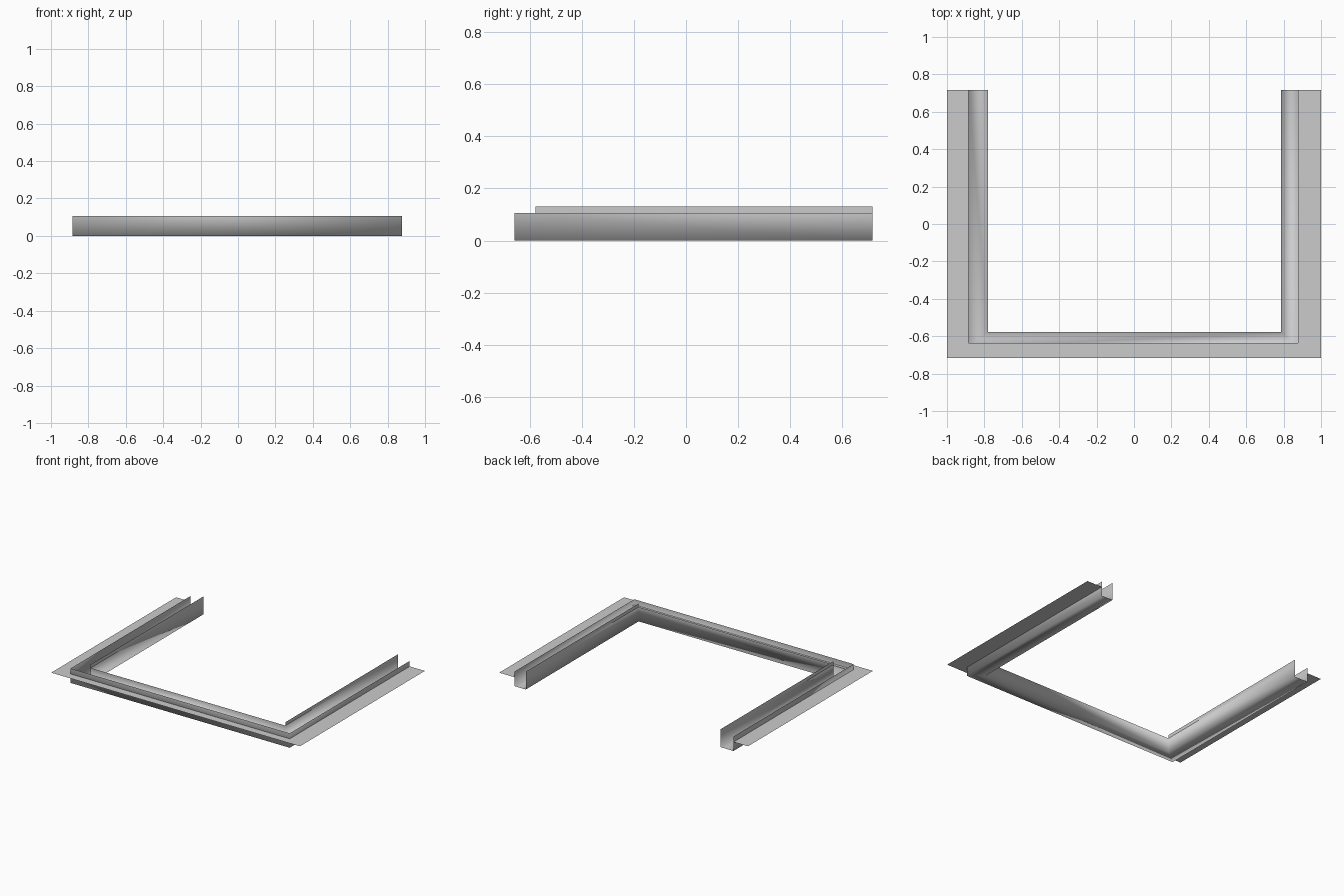
import bpy

if "Cube" in bpy.data.objects:
    bpy.data.objects.remove(bpy.data.objects["Cube"])

BACK = 0.717           # open rear ends of the U
FLANGE_Z = 0.065       # height of the flat mounting flange
OUTER_TOP, INNER_TOP = 0.105, 0.13


def u_path(left, right, front, z):
    """U-shaped polyline, open toward the back."""
    return [(left, BACK, z), (left, front, z), (right, front, z), (right, BACK, z)]


def sheet(name, rows, smooth=False):
    """Thin open sheet lofted between polylines of equal length."""
    n = len(rows[0])
    verts = [p for row in rows for p in row]
    faces = [(r * n + i, r * n + i + 1, (r + 1) * n + i + 1, (r + 1) * n + i)
             for r in range(len(rows) - 1) for i in range(n - 1)]
    mesh = bpy.data.meshes.new(name)
    mesh.from_pydata(verts, [], faces)
    if smooth:
        mesh.shade_smooth()
    obj = bpy.data.objects.new(name, mesh)
    bpy.context.collection.objects.link(obj)
    return obj


outer = (-0.884, 0.878, -0.66)
inner = (-0.78, 0.786, -0.578)

# flat flange around the outside
sheet("mounting_flange", [u_path(-0.884, 0.878, -0.637, FLANGE_Z),
                          u_path(-1.0, 1.0, -BACK, FLANGE_Z)])

# gutter: outer wall, floor and inner wall
sheet("channel", [u_path(*outer, OUTER_TOP), u_path(*outer, 0),
                  u_path(*inner, 0), u_path(*inner, OUTER_TOP)], smooth=True)

# inner walls of the two arms rise higher than the front one
for side, x in (("left", inner[0]), ("right", inner[1])):
    sheet(side + "_raised_lip",
          [[(x, inner[2], z), (x, BACK, z)] for z in (OUTER_TOP, INNER_TOP)])
